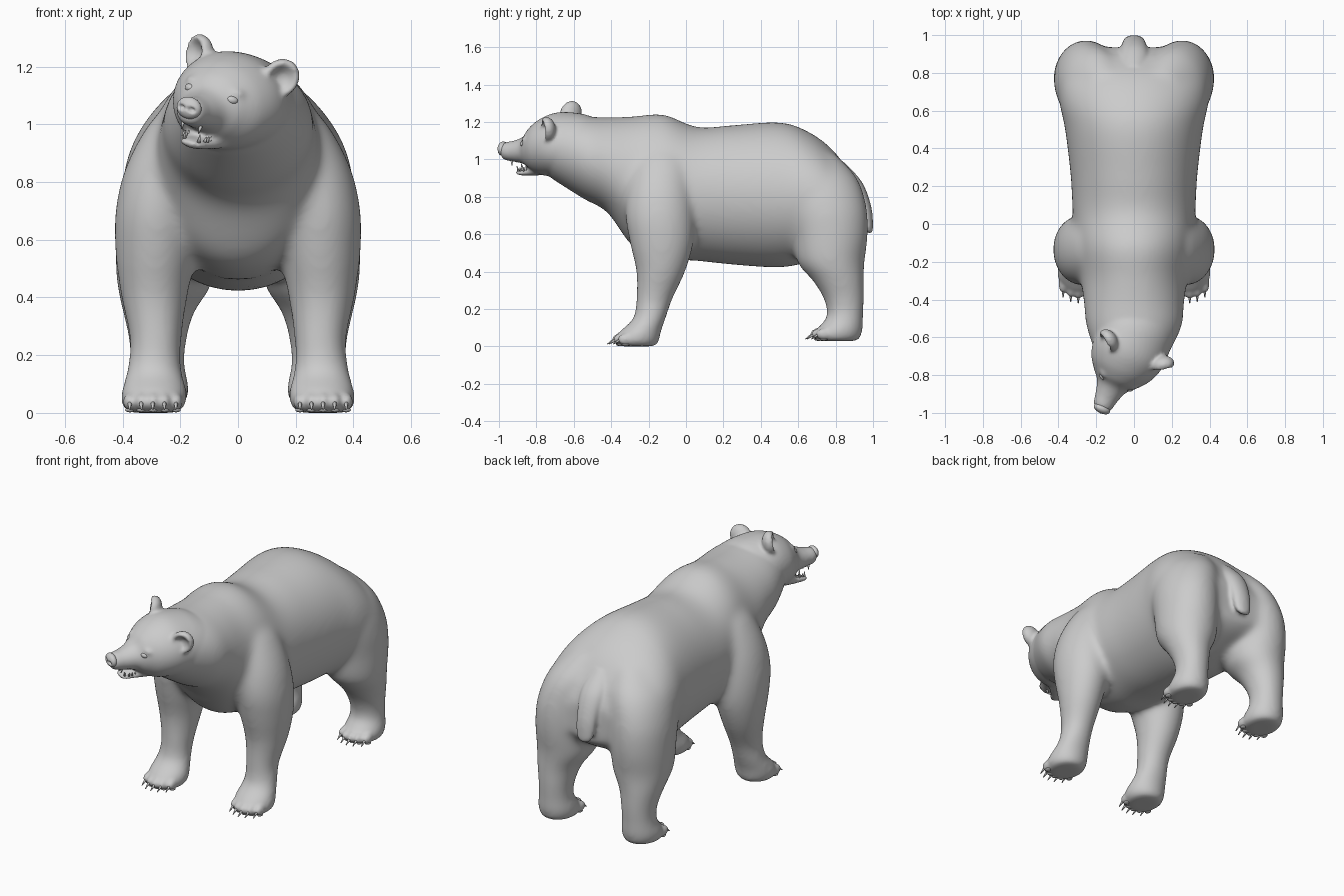
import bpy, bmesh, math
from mathutils import Matrix, Vector, Euler

cube = bpy.data.objects.get("Cube")
if cube:
    bpy.data.objects.remove(cube)

fur = bpy.data.materials.new("plain_grey")
fur.use_nodes = True
GREY = (0.6, 0.6, 0.6, 1)
fur.diffuse_color = GREY
fur.node_tree.nodes["Principled BSDF"].inputs["Base Color"].default_value = GREY

# Head frame: turned to its right and tilted
HEAD = Matrix.Translation((-.03, -.68, 1.08)) @ Matrix.Rotation(math.radians(-24), 4, 'Z') \
    @ Matrix.Rotation(math.radians(15), 4, 'Y')
WORLD = Matrix()


def spline(rows, steps=8):
    """Smooth the section list with a Catmull-Rom curve."""
    rows = [Vector(r) for r in rows]
    out = []
    for i in range(len(rows) - 1):
        a, b, c, d = rows[max(i - 1, 0)], rows[i], rows[i + 1], rows[min(i + 2, len(rows) - 1)]
        for k in range(steps):
            t = k / steps
            out.append(b + (c - a) * t / 2 + (a - b * 2.5 + c * 2 - d / 2) * t * t
                       + ((b - c) * 3 + d - a) * t ** 3 / 2)
    return out + [rows[-1]]


def loft(bm, axis, rows, frame=WORLD, side=1, segs=72):
    """Closed tube of ellipses; rows are (position, centre pair, radius pair)."""
    rings = []
    for t, cx, cv, rx, rv in spline(rows):
        ring = []
        for k in range(segs):
            a = math.tau * k / segs
            x, v = side * (cx + rx * math.cos(a)), cv + rv * math.sin(a)
            p = (x, t, v) if axis == 'Y' else (x, v, t)
            ring.append(bm.verts.new(frame @ Vector(p)))
        rings.append(ring)
    for lo, hi in zip(rings, rings[1:]):
        for k in range(segs):
            n = (k + 1) % segs
            bm.faces.new((lo[k], lo[n], hi[n], hi[k]))
    bm.faces.new(rings[0])
    bm.faces.new(rings[-1])


def ball(bm, centre, size, frame=WORLD, turn=(0, 0, 0), shape=None):
    """Ellipsoid, optionally reshaped by a rule on its unit sphere."""
    verts = bmesh.ops.create_uvsphere(bm, u_segments=32, v_segments=24, radius=1)["verts"]
    if shape:
        for v in verts:
            shape(v.co)
    m = frame @ Matrix.LocRotScale(Vector(centre), Euler(turn), Vector(size))
    bmesh.ops.transform(bm, matrix=m, verts=verts)


def spike(bm, base, tip, radius, frame=WORLD):
    """Pointed cone for claws and teeth."""
    base, tip = frame @ Vector(base), frame @ Vector(tip)
    d = tip - base
    m = Matrix.Translation((base + tip) / 2) @ d.to_track_quat('Z', 'Y').to_matrix().to_4x4()
    bmesh.ops.create_cone(bm, cap_ends=True, segments=8, radius1=radius, radius2=radius / 4,
                          depth=d.length, matrix=m)


def finish(bm, name):
    bmesh.ops.recalc_face_normals(bm, faces=bm.faces)
    for f in bm.faces:
        f.smooth = True
    me = bpy.data.meshes.new(name)
    bm.to_mesh(me)
    bm.free()
    ob = bpy.data.objects.new(name, me)
    bpy.context.collection.objects.link(ob)
    me.materials.append(fur)
    return ob


def fuse(ob, voxel, iterations):
    """Melt overlapping parts into one soft surface."""
    remesh = ob.modifiers.new("fuse", 'REMESH')
    remesh.mode = 'VOXEL'
    remesh.voxel_size = voxel
    remesh.use_smooth_shade = True
    soften = ob.modifiers.new("soften", 'SMOOTH')
    soften.factor = .5
    soften.iterations = iterations


def cup(co):
    """Hollow the front of an ear."""
    r2 = co.x ** 2 + co.z ** 2
    if co.y < 0:
        co.y += 1.2 * max(0, 1 - r2 * 1.5)


def nostrils(co):
    """Dent two nostrils into the nose."""
    d = math.hypot(abs(co.x) - .42, co.z + .05)
    if co.y < 0 and d < .32:
        co.y += .9 * (1 - d / .32)


core = bmesh.new()
claws = bmesh.new()
pads = bmesh.new()
toes = []

# Torso and neck
loft(core, 'Y', [
    (-.74, -.015, 1.07, .17, .16), (-.55, 0, 1.01, .25, .22), (-.42, 0, .97, .265, .255),
    (-.28, 0, .88, .285, .35), (-.12, 0, .855, .31, .385), (.06, 0, .815, .325, .358),
    (.25, 0, .81, .335, .373), (.5, 0, .81, .365, .388), (.65, 0, .8, .395, .35),
    (.78, 0, .775, .385, .28), (.88, 0, .73, .31, .19), (.935, 0, .7, .19, .11)])

# Legs, toes, claws and pads
FRONT = [
    (0, .295, -.265, .095, .11), (.03, .292, -.265, .115, .125), (.08, .29, -.245, .115, .112),
    (.15, .29, -.195, .096, .088), (.25, .285, -.17, .09, .098), (.4, .29, -.135, .115, .132),
    (.55, .285, -.13, .14, .17), (.7, .275, -.14, .15, .185), (.85, .245, -.14, .145, .175),
    (1, .19, -.13, .12, .15), (1.1, .14, -.13, .07, .09)]
HIND = [
    (.028, .28, .81, .095, .115), (.055, .28, .805, .112, .135), (.1, .28, .825, .112, .122),
    (.16, .28, .85, .096, .098), (.25, .278, .845, .1, .108), (.35, .275, .815, .125, .137),
    (.45, .255, .775, .165, .18), (.6, .255, .77, .17, .203), (.75, .245, .745, .17, .22),
    (.9, .2, .7, .165, .215), (1.03, .14, .66, .11, .14)]
for side in (-1, 1):
    for rows, toe_y, floor in ((FRONT, -.355, .004), (HIND, .705, .032)):
        loft(core, 'Z', rows, side=side)
        foot_x = side * rows[0][1]
        for k in range(-2, 3):
            x = foot_x + k * .04
            y = toe_y + k * k * .008
            toes.append((x, y, floor + .034))
            spike(claws, (x, y - .025, floor + .034), (x, y - .066, floor + .008), .009)
            ball(pads, (x, y, floor + .006), (.016, .02, .008))
        ball(pads, (foot_x, toe_y + .09, floor + .006), (.075, .05, .01))

# Melt the big masses first, then carry the result on to the detailed body
masses = finish(core, "masses")
fuse(masses, .015, 25)
body = bmesh.new()
body.from_mesh(masses.evaluated_get(bpy.context.evaluated_depsgraph_get()).to_mesh())
bpy.data.objects.remove(masses)

for toe in toes:
    ball(body, toe, (.024, .042, .031))

# Tail
loft(body, 'Z', [
    (.605, 0, .983, .025, .01), (.64, 0, .972, .052, .028), (.75, 0, .948, .064, .042),
    (.88, 0, .885, .075, .055), (.99, 0, .8, .05, .04)])

# Skull and muzzle
loft(body, 'Y', [
    (-.335, 0, -.035, .03, .028), (-.318, 0, -.037, .05, .046), (-.26, 0, -.037, .064, .057),
    (-.2, 0, -.03, .085, .076), (-.155, 0, -.018, .125, .116), (-.09, 0, -.01, .173, .153),
    (0, 0, 0, .2, .17), (.12, 0, -.01, .2, .172), (.2, .01, -.025, .19, .165)], HEAD)

# Lower jaw
loft(body, 'Y', [
    (-.262, 0, -.15, .024, .008), (-.24, 0, -.151, .042, .016), (-.18, 0, -.143, .058, .025),
    (-.11, 0, -.12, .088, .045), (-.04, 0, -.09, .115, .065)], HEAD)

# Ears and brows
for side in (-1, 1):
    ball(body, (side * .16, .015, .125), (.064, .046, .072), HEAD, (0, side * .5, side * .6), cup)
    ball(body, (side * .075, -.145, .05), (.04, .03, .02), HEAD)

bear = finish(body, "body")
fuse(bear, .0095, 7)
finish(claws, "claws")
finish(pads, "paw_pads")

# Nose
nose = bmesh.new()
ball(nose, (0, -.329, -.024), (.046, .026, .038), HEAD, shape=nostrils)
finish(nose, "nose")

# Eyes
eyes = bmesh.new()
for side in (-1, 1):
    ball(eyes, (side * .083, -.172, .026), (.021, .014, .014), HEAD, (0, 0, side * .5))
finish(eyes, "eyes")

# Teeth: canines and small cheek teeth
teeth = bmesh.new()
for side in (-1, 1):
    spike(teeth, (side * .034, -.27, -.08), (side * .033, -.272, -.108), .007, HEAD)
    spike(teeth, (side * .028, -.24, -.14), (side * .029, -.246, -.112), .007, HEAD)
    for k in range(4):
        y = -.222 + k * .02
        spike(teeth, (side * .042, y, -.135), (side * .044, y, -.116), .007, HEAD)
finish(teeth, "teeth")
